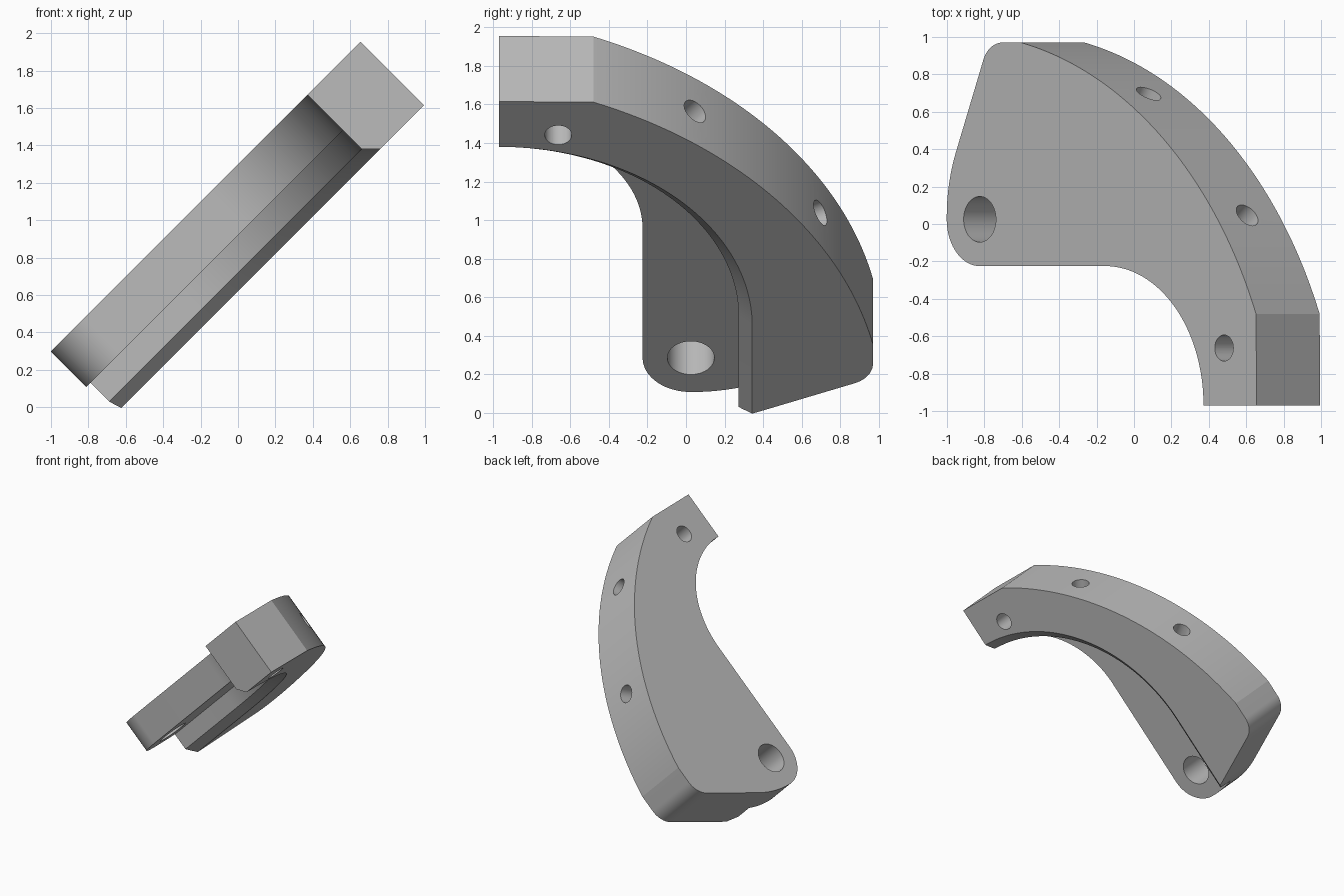
import bpy, bmesh, math
from mathutils import Matrix, Vector

cube = bpy.data.objects.get("Cube")
if cube:
    bpy.data.objects.remove(cube, do_unlink=True)

R2 = math.sqrt(2)
TILT = Matrix.Rotation(math.radians(-45), 4, 'Y')   # the bracket leans 45 degrees
BOTTOM, STEP, TOP = 0.62 / R2, 0.92 / R2, 1.30 / R2  # levels through the thickness


def arc(cx, cy, r, a0, a1, n):
    """Points along an arc, angles in degrees."""
    angles = [math.radians(a0 + (a1 - a0) * i / n) for i in range(n + 1)]
    return [(cx + r * math.cos(a), cy + r * math.sin(a)) for a in angles]


def finish(name, bm):
    bmesh.ops.recalc_face_normals(bm, faces=bm.faces)
    bm.transform(TILT)
    mesh = bpy.data.meshes.new(name)
    bm.to_mesh(mesh)
    bm.free()
    obj = bpy.data.objects.new(name, mesh)
    bpy.context.collection.objects.link(obj)
    return obj


def loft(name, layers):
    """Solid through stacked outlines: a list of (points, height)."""
    bm = bmesh.new()
    rings = [[bm.verts.new((x, y, h)) for x, y in pts] for pts, h in layers]
    for low, high in zip(rings, rings[1:]):
        for i in range(len(low)):
            j = (i + 1) % len(low)
            bm.faces.new((low[i], low[j], high[j], high[i]))
    bm.faces.new(rings[0][::-1])
    bm.faces.new(rings[-1])
    return finish(name, bm)


def drill(name, centre, axis, radius, depth):
    bm = bmesh.new()
    turn = Vector(axis).to_track_quat('Z', 'Y').to_matrix().to_4x4()
    bmesh.ops.create_cone(bm, cap_ends=True, segments=48, radius1=radius, radius2=radius,
                          depth=depth, matrix=Matrix.Translation(centre) @ turn)
    return finish(name, bm)


# Full outline: straight end, outer sweep, rounded corner, lug, inner sweep
OUT_C, OUT_R = (-0.43, -1.45), 2.47
outline = [(1.846, -0.97)]
outline += arc(*OUT_C, OUT_R, 23.1, 78.5, 48)
outline += arc(-0.078, 0.815, 0.155, 90, 157.3, 12)
outline += arc(0.403, 0.037, 0.9, 157.3, 180, 8)
outline += arc(-0.247, 0.025, 0.25, 180, 270, 20)
outline += arc(0.70, -0.97, 0.745, 90, 0, 32)
bracket = loft("curved_bracket", [(outline, BOTTOM), (outline, TOP)])


# Recess under the lug, leaving a thick outer rim with a chamfered lower edge
def recess(grow):
    r = 1.243 + grow
    return [(-0.9, -1.3), (0.2 + r, -1.3)] + arc(0.2, -0.97, r, 0, 90, 48) + [(-0.9, -0.97 + r)]


CHAMFER = 0.0707
cutters = [loft("recess_cutter", [(recess(2 * CHAMFER), BOTTOM - CHAMFER),
                                  (recess(0), BOTTOM + CHAMFER), (recess(0), STEP)])]

# Through holes in the lug and the straight end
middle = (BOTTOM + TOP) / 2
cutters.append(drill("lug_hole_cutter", (-0.247, 0.025, middle), (0, 0, 1), 0.122, 2))
cutters.append(drill("end_hole_cutter", (1.60, -0.663, middle), (0, 0, 1), 0.07, 2))

# Blind radial holes in the outer face
for angle in (37.3, 60.4):
    a = math.radians(angle)
    d = Vector((math.cos(a), math.sin(a), 0))
    centre = Vector((*OUT_C, middle)) + d * OUT_R
    cutters.append(drill("rim_hole_cutter", centre, d, 0.07, 0.5))

# Cut everything and keep only the finished part
bpy.context.view_layer.objects.active = bracket
bracket.select_set(True)
for cutter in cutters:
    cutter.hide_render = True
    mod = bracket.modifiers.new("cut", 'BOOLEAN')
    mod.operation = 'DIFFERENCE'
    mod.solver = 'EXACT'
    mod.object = cutter
    bpy.ops.object.modifier_apply(modifier=mod.name)
    bpy.data.objects.remove(cutter, do_unlink=True)

# Plain grey metal
grey = bpy.data.materials.new("plain_grey")
grey.use_nodes = True
colour = (0.5, 0.5, 0.5, 1)
grey.diffuse_color = colour
grey.node_tree.nodes["Principled BSDF"].inputs["Base Color"].default_value = colour
bracket.data.materials.clear()
bracket.data.materials.append(grey)
bpy.ops.object.shade_smooth_by_angle(angle=math.radians(10))
